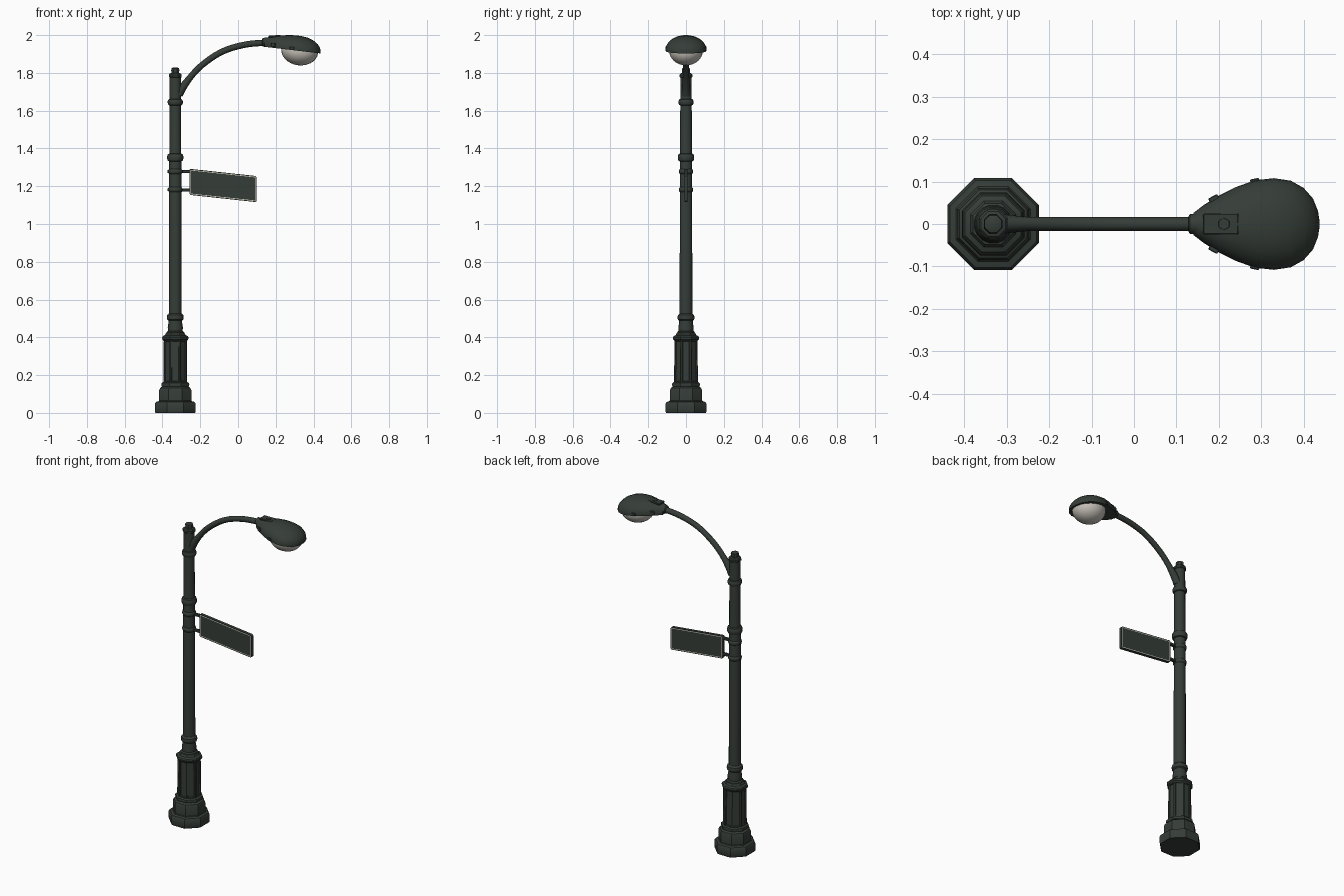
import bpy, bmesh, math
from mathutils import Vector, Matrix

if "Cube" in bpy.data.objects:
    bpy.data.objects.remove(bpy.data.objects["Cube"])

PX = -0.332  # pole axis


def material(name, rgb):
    m = bpy.data.materials.new(name)
    m.diffuse_color = (*rgb, 1)
    m.use_nodes = True
    m.node_tree.nodes["Principled BSDF"].inputs["Base Color"].default_value = m.diffuse_color
    return m


GREEN = material("dark_green_paint", (0.036, 0.047, 0.039))
GLASS = material("frosted_glass", (0.56, 0.53, 0.48))
CREAM = material("cream_line", (0.68, 0.66, 0.56))


def finish(name, bm, *mats, angle=32):
    bmesh.ops.recalc_face_normals(bm, faces=bm.faces[:])
    me = bpy.data.meshes.new(name)
    bm.to_mesh(me)
    bm.free()
    ob = bpy.data.objects.new(name, me)
    bpy.context.collection.objects.link(ob)
    for m in mats:
        me.materials.append(m)
    bpy.ops.object.select_all(action='DESELECT')
    ob.select_set(True)
    bpy.context.view_layer.objects.active = ob
    bpy.ops.object.shade_smooth_by_angle(angle=math.radians(angle))
    return ob


def loft(bm, rings):
    """Skin closed rings of points and cap both ends; returns side faces."""
    vs = [[bm.verts.new(p) for p in r] for r in rings]
    n = len(vs[0])
    sides = []
    for a, b in zip(vs, vs[1:]):
        for i in range(n):
            j = (i + 1) % n
            sides.append(bm.faces.new((a[i], a[j], b[j], b[i])))
    bm.faces.new(vs[0][::-1])
    bm.faces.new(vs[-1])
    return sides


def lathe(name, profile, sides=16, panel=None):
    """Turn (radius, z) pairs about the pole; radius is to the flat side."""
    bm = bmesh.new()
    k = 1 / math.cos(math.pi / sides)
    rings = [[(PX + r * k * math.cos(2 * math.pi * (i + .5) / sides),
               r * k * math.sin(2 * math.pi * (i + .5) / sides), z)
              for i in range(sides)] for r, z in profile]
    faces = loft(bm, rings)
    bmesh.ops.recalc_face_normals(bm, faces=bm.faces[:])
    if panel is not None:
        tall = faces[panel * sides:(panel + 1) * sides]
        bmesh.ops.inset_individual(bm, faces=tall, thickness=0.010)
        bmesh.ops.inset_individual(bm, faces=tall, thickness=0.003, depth=-0.006)
    return finish(name, bm, GREEN)


def box(name, center, size, rot=0.0, mat=GREEN, bevel=0.0):
    bm = bmesh.new()
    bmesh.ops.create_cube(bm, size=1)
    bmesh.ops.scale(bm, vec=size, verts=bm.verts)
    if bevel:
        bmesh.ops.bevel(bm, geom=bm.edges[:], offset=bevel, segments=1, affect='EDGES')
    bm.transform(Matrix.Translation(center) @ Matrix.Rotation(rot, 4, 'Z'))
    return finish(name, bm, mat)


def tube(name, pts, radii, sides=12):
    """Round tube along a path lying in the xz plane."""
    bm = bmesh.new()
    rings = []
    for i, p in enumerate(pts):
        t = (pts[min(i + 1, len(pts) - 1)] - pts[max(i - 1, 0)]).normalized()
        side = Vector((0, 1, 0))
        up = side.cross(t)
        rings.append([p + radii[i] * (side * math.cos(a) + up * math.sin(a))
                      for a in (2 * math.pi * k / sides for k in range(sides))])
    loft(bm, rings)
    return finish(name, bm, GREEN, angle=40)


# Octagonal pedestal
lathe("base_plinth", [(.105, 0), (.108, .006), (.108, .048), (.102, .058), (.088, .062),
                      (.085, .066), (.085, .120), (.080, .132), (.068, .140)], 8)
lathe("base_moulding", [(.062, .136), (.072, .141), (.074, .149), (.072, .158), (.062, .164)], 8)
lathe("base_column", [(.063, .160), (.061, .388)], 8, panel=0)
lathe("base_cap", [(.060, .380), (.068, .388), (.070, .398), (.066, .406), (.054, .412),
                   (.048, .424), (.040, .428)], 8)

# Turned pole with collars and finial
lathe("pole_neck", [(.046, .415), (.046, .428), (.039, .434), (.040, .455), (.036, .478),
                    (.036, .488), (.043, .494), (.045, .505), (.043, .517), (.036, .523),
                    (.033, .528)])
lathe("pole_shaft", [(.0335, .50), (.0325, 1.34), (.031, 1.36), (.030, 1.79)])


def collar(name, z, r, h):
    lathe(name, [(.029, z - h), (r - .004, z - h * .8), (r, z - h * .3), (r, z + h * .3),
                 (r - .004, z + h * .8), (.029, z + h)])


collar("middle_collar", 1.352, .043, .022)
collar("upper_collar", 1.645, .040, .018)
lathe("pole_finial", [(.030, 1.775), (.034, 1.779), (.034, 1.790), (.029, 1.797), (.021, 1.800),
                      (.020, 1.806), (.022, 1.812), (.020, 1.824), (.012, 1.828)], 8)

# Sign clamps and arms
for tag, z in (("upper", 1.278), ("lower", 1.182)):
    collar(f"{tag}_sign_clamp", z, .038, .015)
    box(f"{tag}_sign_arm", (-.279, 0, z - .001), (.054, .018, .016), bevel=.003)
    box(f"{tag}_clamp_lug", (PX - .035, 0, z), (.014, .014, .016), bevel=.003)

# Sloping sign plate with an inlaid border line on both faces
bm = bmesh.new()
bmesh.ops.create_cube(bm, size=1)
bmesh.ops.scale(bm, vec=(.355, .018, .138), verts=bm.verts)
corners = [e for e in bm.edges
           if abs(e.verts[0].co.y - e.verts[1].co.y) > .01]
bmesh.ops.bevel(bm, geom=corners, offset=.009, segments=3, profile=.5, affect='EDGES')
bm.normal_update()
big = [f for f in bm.faces if abs(f.normal.y) > .9]
bmesh.ops.inset_individual(bm, faces=big, thickness=.0045)
line = bmesh.ops.inset_individual(bm, faces=big, thickness=.0035)['faces']
for f in line:
    f.material_index = 1
for v in bm.verts:
    v.co.z += 1.204 - .108 * v.co.x
    v.co.x -= .0795
finish("sign_plate", bm, GREEN, CREAM)

# Curved lamp arm, Catmull-Rom through a few points
ctrl = [Vector((x, 0, z)) for x, z in
        ((-.335, 1.62), (-.315, 1.685), (-.262, 1.765), (-.190, 1.842), (-.085, 1.912),
         (.030, 1.948), (.145, 1.960), (.25, 1.962))]
path = []
for a, b, c, d in zip(ctrl, ctrl[1:], ctrl[2:], ctrl[3:]):
    for s in range(4):
        t = s / 4
        path.append(.5 * (2 * b + (c - a) * t + (2 * a - 5 * b + 4 * c - d) * t * t
                          + (3 * b - a - 3 * c + d) * t ** 3))
path.append(ctrl[-2])
tube("lamp_arm", path, [max(.0165, .024 - .0016 * i) for i in range(len(path))])
tube("lamp_arm_collar", [Vector((x, 0, 1.962)) for x in (.128, .132, .150, .160)],
     [.018, .023, .025, .025])

# Teardrop lamp housing: (x, half width, crown height)
stations = [(.140, .026, 1.984), (.165, .045, 1.990), (.200, .067, 1.996), (.240, .087, 1.999),
            (.285, .103, 2.000), (.330, .108, 1.996), (.370, .102, 1.986), (.400, .085, 1.971),
            (.422, .060, 1.952), (.434, .030, 1.933), (.437, .010, 1.922)]


def rim(x):
    return 1.948 - (x - .14) * .118


bm = bmesh.new()
rings = []
for x, w, top in stations:
    zr = rim(x)
    arc = [math.pi * k / 14 for k in range(15)]
    ring = [(x, w * math.cos(a), zr + (top - zr) * math.sin(a)) for a in arc]
    ring += [(x, -w, zr - .010), (x, w, zr - .010)]
    rings.append(ring)
loft(bm, rings)
finish("lamp_housing", bm, GREEN, angle=45)

# Hinge plate, bolt and side clips on the housing
box("hinge_plate", (.205, 0, 1.993), (.085, .050, .012), bevel=.003)
bm = bmesh.new()
bmesh.ops.create_cone(bm, cap_ends=True, segments=6, radius1=.017, radius2=.014, depth=.010,
                      matrix=Matrix.Translation((.212, 0, 1.996)))
finish("housing_bolt", bm, GREEN)
for s, tag in ((1, "back"), (-1, "front")):
    box(f"{tag}_clip", (.188, s * .060, rim(.188) + .006), (.024, .012, .022), s * .5, bevel=.002)
    box(f"{tag}_rim_latch", (.285, s * .102, rim(.285)), (.022, .010, .016), s * .2, bevel=.002)

# Frosted glass bowl: lower half of a squashed sphere
bm = bmesh.new()
bmesh.ops.create_uvsphere(bm, u_segments=24, v_segments=14, radius=1)
bmesh.ops.bisect_plane(bm, geom=bm.verts[:] + bm.edges[:] + bm.faces[:], plane_co=(0, 0, .05),
                       plane_no=(0, 0, 1), clear_outer=True)
bmesh.ops.holes_fill(bm, edges=[e for e in bm.edges if e.is_boundary])
bm.transform(Matrix.Translation((.327, 0, rim(.327) - .010))
             @ Matrix.Rotation(math.atan(.118), 4, 'Y')
             @ Matrix.Diagonal((.098, .089, .076, 1)))
finish("glass_bowl", bm, GLASS)
